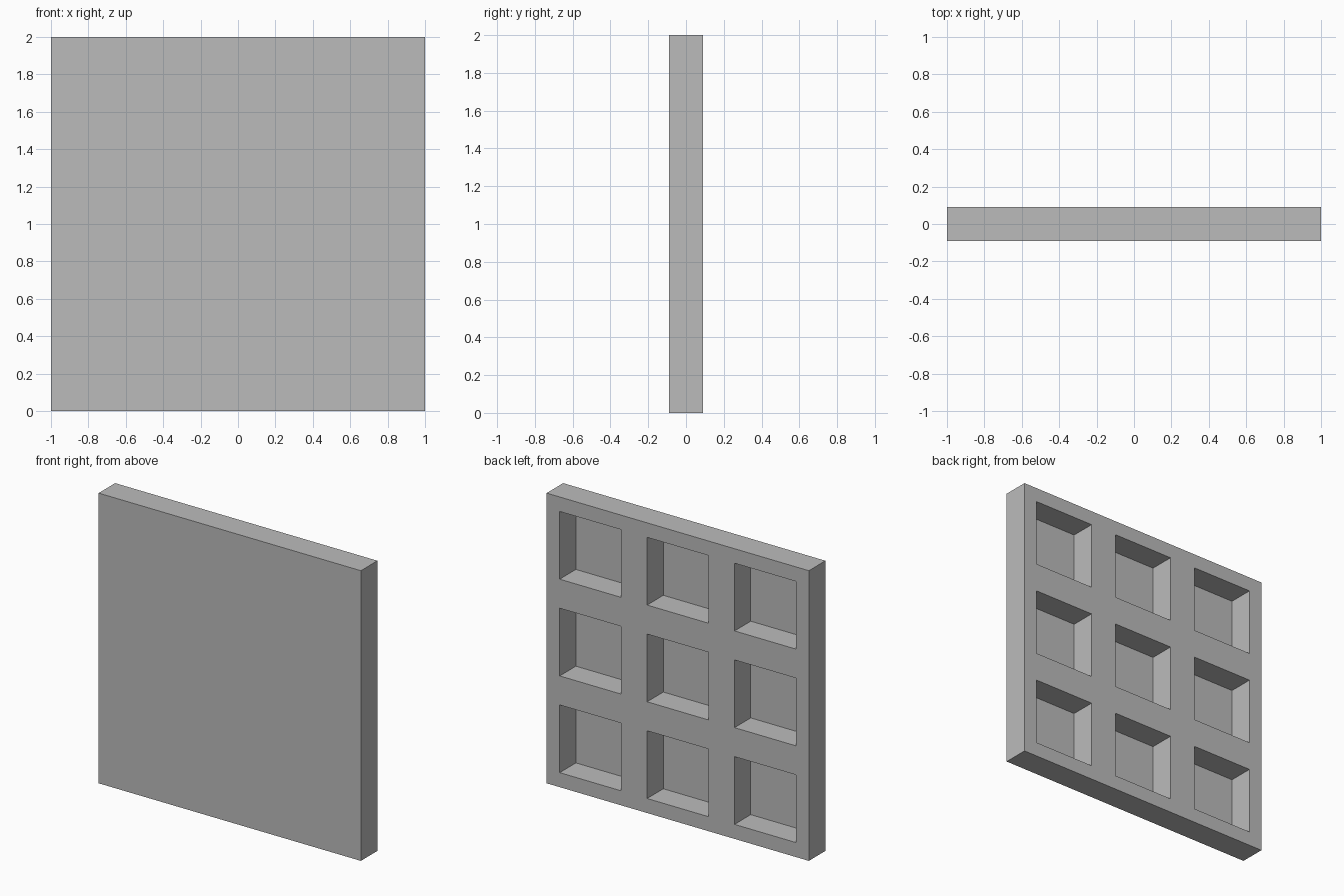
import bpy
import bmesh
from math import radians
from mathutils import Matrix, Vector

SIZE = 2.0
THICKNESS = 0.18
CELLS = 3
RIM = 0.1        # border of each cell around its pocket
SKIN = 0.004     # thin front wall left behind the pockets

if "Cube" in bpy.data.objects:
    bpy.data.objects.remove(bpy.data.objects["Cube"], do_unlink=True)

# Plain grey for the whole panel
GREY = (0.5, 0.5, 0.5, 1.0)
grey = bpy.data.materials.new("plain grey")
grey.use_nodes = True
grey.diffuse_color = GREY
grey.node_tree.nodes["Principled BSDF"].inputs["Base Color"].default_value = GREY

# Back surface: a grid of square cells, lying flat for now
bm = bmesh.new()
bmesh.ops.create_grid(bm, x_segments=CELLS, y_segments=CELLS, size=SIZE / 2)
cells = list(bm.faces)

# Outer sides and the flat front face
rim = [e for e in bm.edges if e.is_boundary]
side = bmesh.ops.extrude_edge_only(bm, edges=rim)["geom"]
bmesh.ops.translate(bm, vec=(0, 0, -THICKNESS),
                    verts=[g for g in side if isinstance(g, bmesh.types.BMVert)])
bmesh.ops.holes_fill(bm, edges=[e for e in bm.edges if e.is_boundary], sides=0)
bmesh.ops.recalc_face_normals(bm, faces=bm.faces)

# Square pockets sunk into every cell
bmesh.ops.inset_individual(bm, faces=cells, thickness=RIM, use_even_offset=True)
bmesh.ops.inset_individual(bm, faces=cells, thickness=0, depth=SKIN - THICKNESS)

# Stand the panel up with the pockets facing the back
bmesh.ops.transform(
    bm, verts=bm.verts,
    matrix=Matrix.Translation(Vector((0, THICKNESS / 2, SIZE / 2)))
    @ Matrix.Rotation(radians(-90), 4, "X"))

mesh = bpy.data.meshes.new("pocketed_panel")
bm.to_mesh(mesh)
bm.free()
mesh.materials.append(grey)
panel = bpy.data.objects.new("pocketed_panel", mesh)
bpy.context.collection.objects.link(panel)
